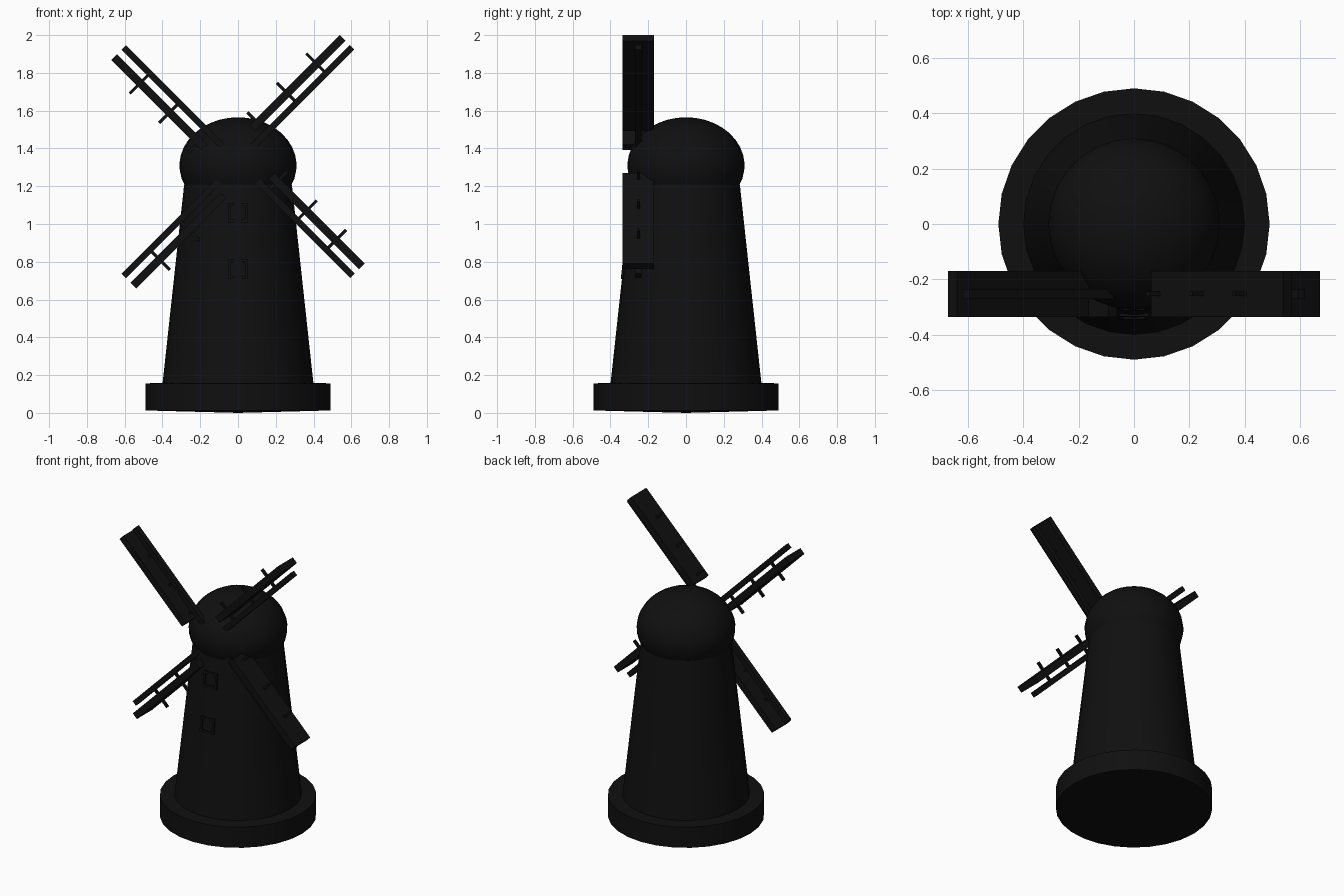
import bpy, bmesh, math
from mathutils import Matrix, Vector

if "Cube" in bpy.data.objects:
    bpy.data.objects.remove(bpy.data.objects["Cube"])

mat = bpy.data.materials.new("black")
mat.diffuse_color = (0.005, 0.005, 0.005, 1)
mat.use_nodes = True
mat.node_tree.nodes["Principled BSDF"].inputs["Base Color"].default_value = mat.diffuse_color


def make_object(name, bm, smooth=False):
    bmesh.ops.recalc_face_normals(bm, faces=bm.faces)
    me = bpy.data.meshes.new(name)
    bm.to_mesh(me)
    bm.free()
    ob = bpy.data.objects.new(name, me)
    bpy.context.collection.objects.link(ob)
    me.materials.append(mat)
    if smooth:
        bpy.ops.object.select_all(action='DESELECT')
        ob.select_set(True)
        bpy.context.view_layer.objects.active = ob
        bpy.ops.object.shade_smooth_by_angle(angle=math.radians(35))
    return ob


def revolve(name, profile, sides=28):
    """Turn an (r, z) profile around the z axis."""
    bm = bmesh.new()
    vs = [bm.verts.new((r, 0, z)) for r, z in profile]
    es = [bm.edges.new(p) for p in zip(vs, vs[1:])]
    bmesh.ops.spin(bm, geom=vs + es, cent=(0, 0, 0), axis=(0, 0, 1),
                   angle=2 * math.pi, steps=sides, use_merge=True)
    bmesh.ops.remove_doubles(bm, verts=bm.verts, dist=1e-4)
    return make_object(name, bm, True)


def add_box(bm, lo, hi, matrix=Matrix()):
    lo, hi = Vector(lo), Vector(hi)
    m = matrix @ Matrix.Translation((lo + hi) / 2) @ Matrix.Diagonal((*(hi - lo), 1))
    bmesh.ops.create_cube(bm, size=1, matrix=m)


# Round base and tapered tower
revolve("base", [(0, 0.0), (0.49, 0.013), (0.49, 0.156), (0.38, 0.16), (0, 0.16)])
revolve("tower", [(0, 0.15), (0.40, 0.15), (0.285, 1.21), (0, 1.21)])

# Domed cap, cut flat underneath
cap = [(0, 1.2)]
for i in range(13):
    a = math.radians(-25.5 + i * 115.5 / 12)
    cap.append((0.31 * math.cos(a) if i < 12 else 0, 1.31 + 0.255 * math.sin(a)))
revolve("cap", cap)

# Four sails: spar, wide board and cross bars, drawn along local x
YC = -0.2525
for k, name in enumerate(("upper_right", "upper_left", "lower_left", "lower_right")):
    m = Matrix.Translation((0, 0, 1.33)) @ Matrix.Rotation(-math.radians(45 + 90 * k), 4, 'Y')
    bm = bmesh.new()
    add_box(bm, (0, YC - 0.018, -0.016), (0.855, YC + 0.018, 0.018), m)
    make_object("spar_" + name, bm)
    bm = bmesh.new()
    add_box(bm, (0.18, YC - 0.083, 0.05), (0.855, YC + 0.083, 0.094), m)
    make_object("sail_board_" + name, bm)
    bm = bmesh.new()
    for r in (0.22, 0.44, 0.66):
        add_box(bm, (r - 0.008, YC - 0.008, -0.01), (r + 0.008, YC + 0.008, 0.15), m)
    make_object("cross_bars_" + name, bm)

# Two small framed windows, leaning with the front wall
lean = math.atan2(0.115, 1.06)
for name, z in (("lower_window", 0.76), ("upper_window", 1.06)):
    wall = -(0.40 - 0.115 * (z - 0.15) / 1.06)
    m = Matrix.Translation((0, wall, z)) @ Matrix.Rotation(-lean, 4, 'X')
    bm = bmesh.new()
    for s in (-1, 1):
        add_box(bm, (s * 0.045 - 0.007, -0.006, -0.05), (s * 0.045 + 0.007, 0.02, 0.05), m)
        add_box(bm, (-0.052, -0.006, s * 0.045 - 0.007), (0.052, 0.02, s * 0.045 + 0.007), m)
    make_object(name, bm)
